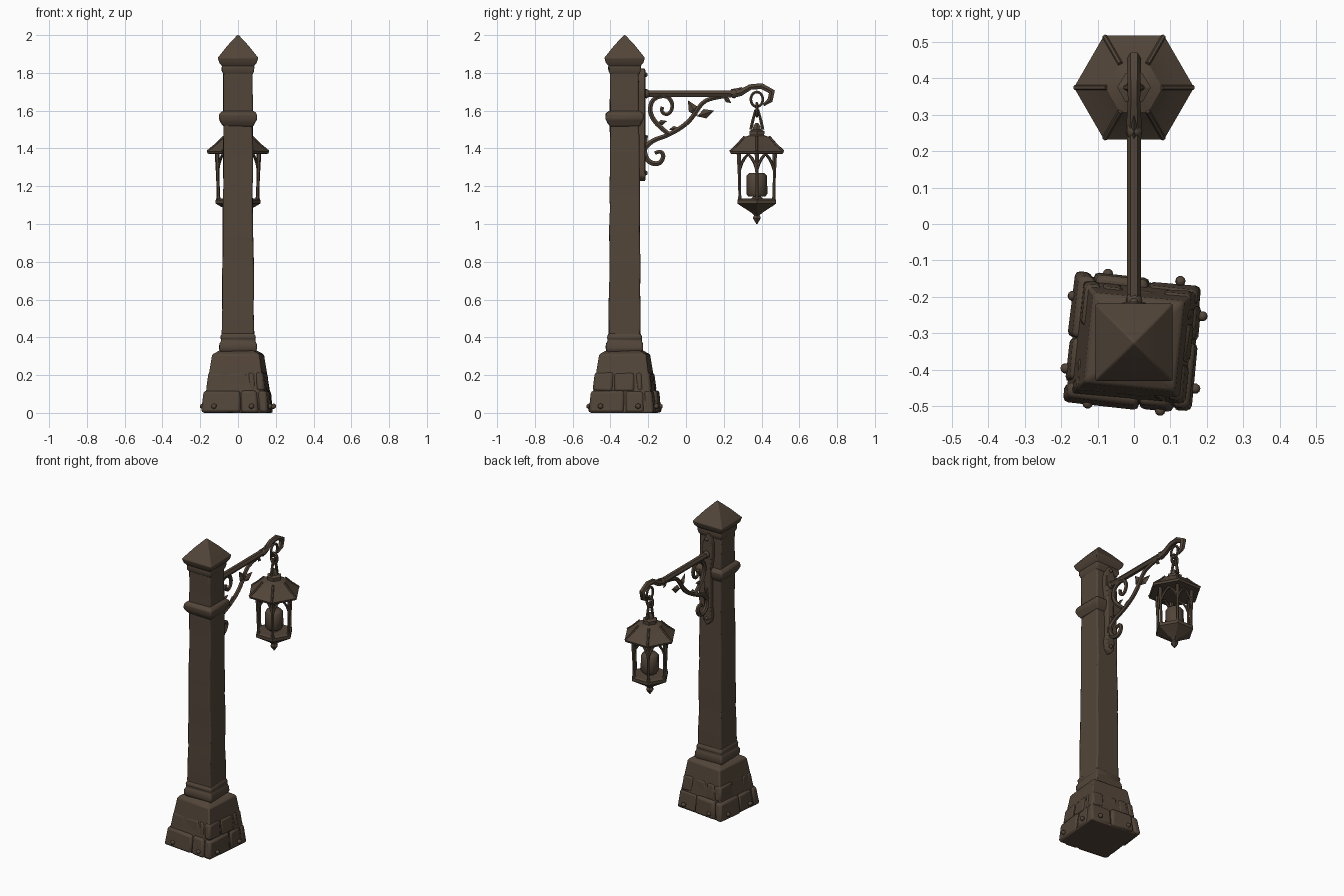
import bpy, bmesh, math, random
from mathutils import Vector, Matrix

random.seed(4)
cube = bpy.data.objects.get("Cube")
if cube:
    bpy.data.objects.remove(cube, do_unlink=True)

COLOR = (0.085, 0.06, 0.041, 1)
brown = bpy.data.materials.new("dark weathered brown")
brown.use_nodes = True
brown.diffuse_color = COLOR
bsdf = brown.node_tree.nodes["Principled BSDF"]
bsdf.inputs["Base Color"].default_value = COLOR
bsdf.inputs["Roughness"].default_value = 0.9

POST = Vector((0, -0.325, 0))
LAMP = Vector((0, 0.375, 0))


def finish(name, mesh, angle=35, bevel=0):
    obj = bpy.data.objects.new(name, mesh)
    bpy.context.collection.objects.link(obj)
    mesh.materials.clear()
    mesh.materials.append(brown)
    for p in mesh.polygons:
        p.use_smooth = True
    mesh.set_sharp_from_angle(angle=math.radians(angle))
    if bevel:
        mod = obj.modifiers.new("worn edges", "BEVEL")
        mod.width, mod.segments = bevel, 2
    return obj


def from_bmesh(name, bm, angle=35, bevel=0):
    bmesh.ops.recalc_face_normals(bm, faces=bm.faces)
    mesh = bpy.data.meshes.new(name)
    bm.to_mesh(mesh)
    bm.free()
    return finish(name, mesh, angle, bevel)


def stack(name, profile, sides, center, turn=0, angle=35, bevel=0, jitter=0):
    """Stacked polygon rings from (radius, z) pairs, capped at both ends."""
    bm = bmesh.new()
    rings = []
    for r, z in profile:
        ring = []
        for i in range(sides):
            a = turn + math.tau * i / sides
            wob = Vector((random.uniform(-1, 1), random.uniform(-1, 1), 0)) * jitter
            ring.append(bm.verts.new(center + wob + Vector((r * math.cos(a), r * math.sin(a), z))))
        rings.append(ring)
    for low, high in zip(rings, rings[1:]):
        for i in range(sides):
            j = (i + 1) % sides
            bm.faces.new((low[i], low[j], high[j], high[i]))
    bm.faces.new(rings[0])
    bm.faces.new(rings[-1])
    return from_bmesh(name, bm, angle, bevel)


def square(name, profile, turn=0, bevel=0.008, jitter=0.002):
    """Square ring stack on the post axis, sizes given as half widths."""
    prof = [(h * math.sqrt(2), z) for h, z in profile]
    return stack(name, prof, 4, POST, math.pi / 4 + turn, bevel=bevel, jitter=jitter)


def tube(name, points, radius, radii=None, smooth=True, closed=False, res=1):
    """Round bar along a path, optionally tapered."""
    cu = bpy.data.curves.new(name, "CURVE")
    cu.dimensions = "3D"
    cu.bevel_depth, cu.bevel_resolution, cu.use_fill_caps = radius, res, True
    sp = cu.splines.new("NURBS" if smooth else "POLY")
    sp.points.add(len(points) - 1)
    for k, p in enumerate(points):
        sp.points[k].co = (*p, 1)
        sp.points[k].radius = radii[k] if radii else 1
    sp.use_cyclic_u = closed
    if smooth:
        sp.order_u, sp.resolution_u = 3, 4
        sp.use_endpoint_u = not closed
    temp = bpy.data.objects.new(name + " path", cu)
    bpy.context.collection.objects.link(temp)
    bpy.context.view_layer.update()
    mesh = bpy.data.meshes.new_from_object(temp.evaluated_get(bpy.context.evaluated_depsgraph_get()))
    bpy.data.objects.remove(temp, do_unlink=True)
    return finish(name, mesh, 50)


def side(points):
    return [Vector((0, y, z)) for y, z in points]


def lump(name, center, size, scale=(1, 1, 1)):
    bm = bmesh.new()
    bmesh.ops.create_icosphere(bm, subdivisions=1, radius=size,
                               matrix=Matrix.Translation(center) @ Matrix.Diagonal((*scale, 1)))
    return from_bmesh(name, bm, 50)


# Stone plinth: a core and three courses of worn blocks laid pinwheel fashion
TURN = -0.1
square("plinth_core", [(0.17, 0), (0.155, 0.11), (0.125, 0.31), (0.09, 0.33)], TURN)
courses = [(0.0, 0.115, 0.178, 0.165, 2), (0.115, 0.215, 0.152, 0.142, 3), (0.215, 0.315, 0.134, 0.116, 2)]
for c, (z0, z1, low, high, count) in enumerate(courses):
    for s in range(4):
        spin = Matrix.Rotation(s * math.pi / 2 + TURN, 3, "Z")
        cuts = [-1] + [-1 + 2 * (k + random.uniform(-0.2, 0.2)) / count for k in range(1, count)] + [0.72]
        for k in range(count):
            out = random.uniform(-0.004, 0.006)
            bm = bmesh.new()
            bmesh.ops.create_cube(bm, size=1)
            for v in bm.verts:
                half = (high if v.co.z > 0 else low) + out
                u = cuts[k + 1] - 0.015 if v.co.x > 0 else cuts[k] + 0.015
                depth = half if v.co.y < 0 else half * 0.72
                p = Vector((u * half, -depth, z1 if v.co.z > 0 else z0))
                shake = Vector([random.uniform(-0.004, 0.004) for _ in range(3)])
                shake.z = abs(shake.z) if z0 == 0 else shake.z
                v.co = POST + spin @ (p + shake)
            from_bmesh(f"plinth_stone_{c}_{s}_{k}", bm, 40, 0.014)
for s in range(4):
    spin = Matrix.Rotation(s * math.pi / 2 + TURN, 3, "Z")
    for k, u in enumerate((-0.11, 0.09)):
        lump(f"plinth_pebble_{s}_{k}", POST + spin @ Vector((u, -0.18, 0.035)), 0.016)

# Post shaft with slight wear, collars and pointed cap
shaft = [(0.084 - 0.008 * k / 14, 0.32 + 1.52 * k / 14) for k in range(15)]
square("post_shaft", shaft, 0, 0.008, 0.003)
square("lower_collar", [(0.088, 0.315), (0.1, 0.335), (0.098, 0.365), (0.088, 0.385), (0.095, 0.4), (0.082, 0.425)])
square("upper_collar", [(0.078, 1.515), (0.09, 1.535), (0.101, 1.555), (0.1, 1.585), (0.08, 1.6)])
square("cap_neck", [(0.076, 1.79), (0.086, 1.81), (0.086, 1.835), (0.08, 1.845)])
square("post_cap", [(0.08, 1.83), (0.1, 1.855), (0.107, 1.88), (0.055, 1.945), (0.004, 2.0)], 0, 0.004, 0)

# Wall plate for the bracket
bm = bmesh.new()
outline = [(0.0, 1.225), (0.025, 1.25), (0.032, 1.3), (0.022, 1.36), (0.024, 1.6),
           (0.034, 1.68), (0.034, 1.75), (0.022, 1.79), (0.0, 1.825)]
loop = outline + [(-x, z) for x, z in outline[-2:0:-1]]
face = bm.faces.new([bm.verts.new((x, -0.255, z)) for x, z in loop])
ext = bmesh.ops.extrude_face_region(bm, geom=[face])
for v in ext["geom"]:
    if isinstance(v, bmesh.types.BMVert):
        v.co.y += 0.04
from_bmesh("bracket_plate", bm, 35, 0.006)
for z in (1.27, 1.79):
    lump("plate_rivet", (0, -0.215, z), 0.014)

# Arm and hook
tube("bracket_arm", side([(-0.24, 1.69), (-0.1, 1.69), (0.1, 1.69), (0.26, 1.69)]), 0.019)
tube("arm_hook", side([(0.24, 1.685), (0.29, 1.695), (0.34, 1.725), (0.40, 1.73), (0.455, 1.70),
                       (0.445, 1.655), (0.41, 1.63)]),
     0.02, [1.1, 1, 0.85, 0.9, 1, 0.85, 0.4], smooth=False)
for y in (-0.21, 0.255):
    lump("arm_knuckle", (0, y, 1.69), 0.026)

# Scrolled brace
tube("main_scroll", side([(-0.22, 1.40), (-0.19, 1.44), (-0.09, 1.47), (0.02, 1.54), (0.08, 1.64),
                          (0.14, 1.67), (0.24, 1.68)]), 0.013, [1.3, 1.1, 1, 1.1, 1, 1, 0.8])
tube("upper_curl", side([(-0.09, 1.475), (-0.15, 1.52), (-0.195, 1.59), (-0.18, 1.665), (-0.10, 1.685),
                         (-0.065, 1.63), (-0.09, 1.575), (-0.135, 1.59), (-0.125, 1.62)]),
     0.013, [1, 1.1, 1.1, 1, 1, 0.9, 0.8, 0.8, 0.9])
tube("lower_curl", side([(-0.21, 1.47), (-0.225, 1.39), (-0.20, 1.325), (-0.14, 1.315), (-0.115, 1.36),
                         (-0.135, 1.39), (-0.165, 1.375)]), 0.013, [0.8, 1, 1.2, 1.1, 1, 0.9, 0.8])


def leaf(name, base, tip, width):
    """Faceted leaf tapering to both ends in the bracket plane."""
    a, b = side([base, tip])
    mid = a.lerp(b, 0.45)
    across = (b - a).cross(Vector((1, 0, 0))).normalized() * width
    bm = bmesh.new()
    ring = [bm.verts.new(mid + off) for off in
            (across, Vector((width * 0.6, 0, 0)), -across, Vector((-width * 0.6, 0, 0)))]
    ends = [bm.verts.new(a), bm.verts.new(b)]
    for e in ends:
        for i in range(4):
            bm.faces.new((ring[i], ring[(i + 1) % 4], e))
    from_bmesh(name, bm, 30)


for base, tip, width in [((0.06, 1.57), (0.01, 1.655), 0.026), ((0.06, 1.57), (0.15, 1.60), 0.026),
                         ((0.21, 1.67), (0.30, 1.725), 0.022), ((0.2, 1.67), (0.24, 1.64), 0.014),
                         ((-0.155, 1.53), (-0.10, 1.545), 0.015), ((-0.04, 1.51), (-0.09, 1.50), 0.014)]:
    leaf("bracket_leaf", base, tip, width)


# Hanging links and handle
def link(name, z, width, height, axis):
    pts = []
    for i in range(8):
        a = math.tau * i / 8
        off = width * math.cos(a)
        pts.append(LAMP + Vector((off if axis == "x" else 0, off if axis == "y" else 0, z + height * math.sin(a))))
    tube(name, pts, 0.008, closed=True)


link("hook_ring", 1.66, 0.034, 0.042, "y")
link("chain_link", 1.605, 0.024, 0.036, "x")
tube("lantern_handle", [LAMP + Vector((0, y, z)) for y, z in
                        [(-0.032, 1.5), (-0.022, 1.545), (-0.008, 1.6), (0.008, 1.6), (0.022, 1.545), (0.032, 1.5)]],
     0.009, smooth=False)

# Lantern roof, hip ribs and floor
stack("lantern_roof", [(0.1, 1.37), (0.16, 1.372), (0.165, 1.385), (0.118, 1.42), (0.078, 1.46), (0.045, 1.47),
                       (0.046, 1.492), (0.025, 1.5), (0.02, 1.52), (0.008, 1.535)], 6, LAMP, angle=20)
stack("lantern_base", [(0.016, 1.045), (0.034, 1.06), (0.105, 1.1), (0.118, 1.108), (0.118, 1.128), (0.105, 1.134)],
      6, LAMP, angle=20)
stack("lantern_finial", [(0.003, 1.0), (0.024, 1.03), (0.02, 1.042), (0.012, 1.05), (0.02, 1.06)], 6, LAMP)
corner = [Vector((math.cos(i * math.tau / 6), math.sin(i * math.tau / 6), 0)) for i in range(6)]
up = Vector((0, 0, 1))
for i in range(6):
    a, b = corner[i], corner[(i + 1) % 6]
    tube(f"roof_rib_{i}", [LAMP + a * r + up * z for r, z in [(0.162, 1.384), (0.118, 1.42), (0.075, 1.462)]],
         0.007, smooth=False)
    # Corner posts and pointed arches
    tube(f"lantern_post_{i}", [LAMP + a * r + up * z for r, z in
                               [(0.104, 1.12), (0.104, 1.15), (0.107, 1.25), (0.11, 1.375)]],
         0.011, [1.2, 0.8, 0.8, 1.2], smooth=False)
    tube(f"lantern_arch_{i}", [LAMP + a.lerp(b, t) * 0.106 + up * z for t, z in
                               [(0, 1.285), (0.12, 1.32), (0.3, 1.35), (0.5, 1.37), (0.7, 1.35), (0.88, 1.32), (1, 1.285)]],
         0.008, smooth=False)

# Candle on a short stem
stack("candle_stem", [(0.035, 1.13), (0.02, 1.145), (0.02, 1.16)], 8, LAMP)
stack("candle", [(0.045, 1.145), (0.056, 1.16), (0.054, 1.255), (0.04, 1.27)], 8, LAMP, angle=50)
stack("candle_wick", [(0.006, 1.265), (0.004, 1.295)], 6, LAMP)
